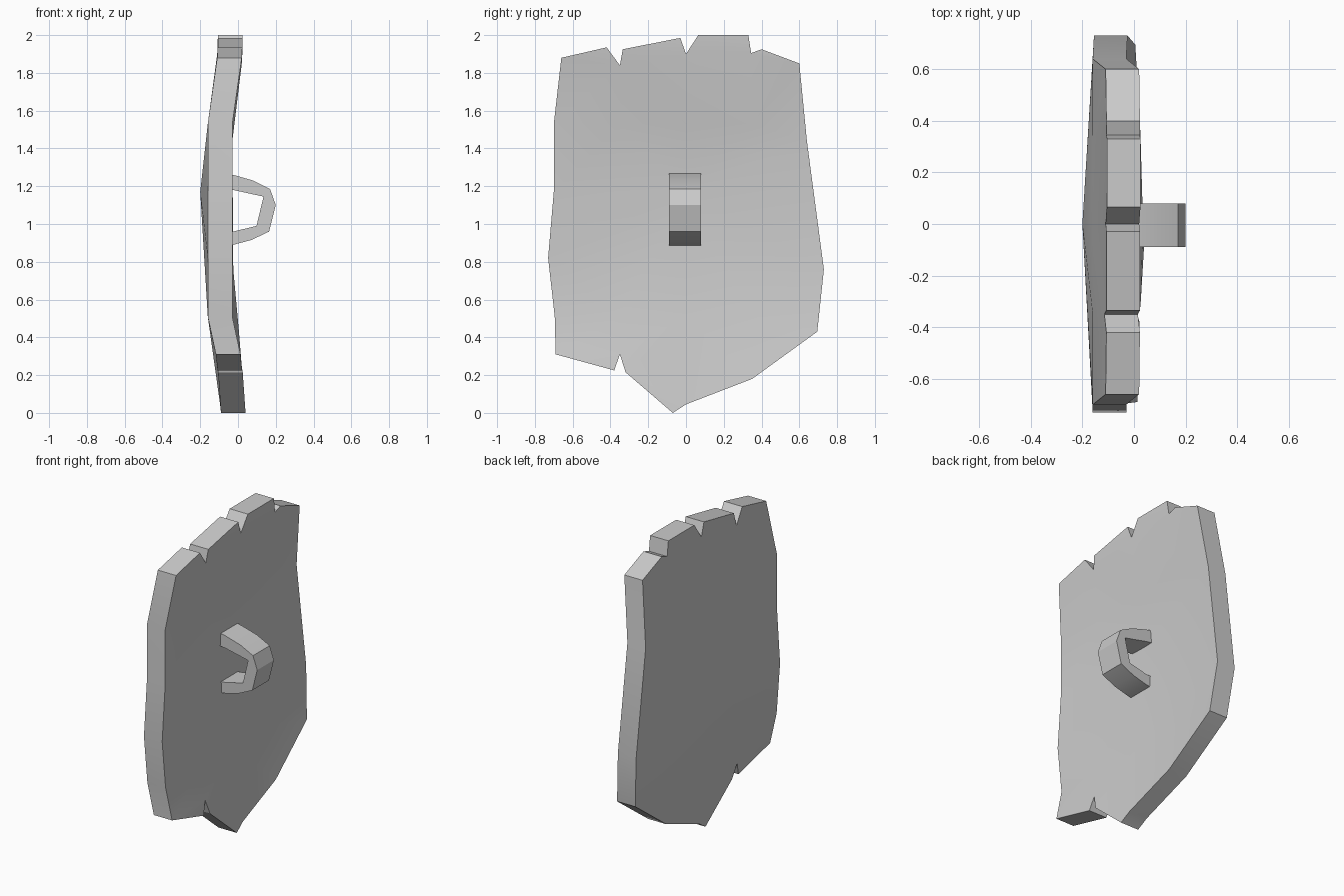
import bpy, bmesh, math
from mathutils import Vector
from mathutils.geometry import delaunay_2d_cdt

if "Cube" in bpy.data.objects:
    bpy.data.objects.remove(bpy.data.objects["Cube"])

THICK = 0.13


def finish(bm, name):
    bmesh.ops.recalc_face_normals(bm, faces=bm.faces)
    me = bpy.data.meshes.new(name)
    bm.to_mesh(me)
    bm.free()
    ob = bpy.data.objects.new(name, me)
    bpy.context.collection.objects.link(ob)
    bpy.ops.object.select_all(action='DESELECT')
    ob.select_set(True)
    bpy.context.view_layer.objects.active = ob
    bpy.ops.object.shade_smooth_by_angle(angle=math.radians(30))
    return ob


def extrude(bm, faces, offset):
    res = bmesh.ops.extrude_face_region(bm, geom=faces, use_keep_orig=True)
    moved = [g for g in res["geom"] if isinstance(g, bmesh.types.BMVert)]
    bmesh.ops.translate(bm, verts=moved, vec=offset)


# Shield board: notched outline as (y, z, x of the outer face)
outline = [
    (-0.66, 1.88, -0.11), (-0.42, 1.935, -0.107), (-0.35, 1.84, -0.115),
    (-0.335, 1.925, -0.107), (-0.03, 1.985, -0.107), (0, 1.90, -0.11),
    (0.065, 2.0, -0.105), (0.33, 2.0, -0.105), (0.345, 1.905, -0.107),
    (0.40, 1.925, -0.107), (0.60, 1.85, -0.11), (0.64, 1.44, -0.16),
    (0.73, 0.76, -0.155), (0.695, 0.43, -0.125), (0.35, 0.18, -0.105),
    (0, 0.045, -0.095), (-0.07, 0.0, -0.09), (-0.32, 0.215, -0.105),
    (-0.35, 0.31, -0.12), (-0.38, 0.225, -0.108), (-0.69, 0.31, -0.117),
    (-0.695, 0.51, -0.16), (-0.73, 0.82, -0.16), (-0.70, 1.17, -0.16),
    (-0.70, 1.53, -0.16)]
# Interior points giving the bulge
bulge = [(0, 1.17, -0.20)]
bulge += [(y, z, -0.16) for z in (1.53, 0.51) for y in (-0.35, 0, 0.35)]

pts = outline + bulge
vs, _, tris, orig, _, _ = delaunay_2d_cdt(
    [Vector(p[:2]) for p in pts], [], [list(reversed(range(len(outline))))], 1, 1e-5)
bm = bmesh.new()
bv = [bm.verts.new((pts[o[0]][2], v.x, v.y)) for v, o in zip(vs, orig)]
faces = [bm.faces.new([bv[i] for i in t]) for t in tris]
bmesh.ops.delete(bm, geom=[v for v in bm.verts if not v.link_faces], context='VERTS')
extrude(bm, faces, (THICK, 0, 0))
finish(bm, "shield_board")

# Handle: bent strap profile (x, z) extruded across the back
outer = [(-0.09, 1.275), (-0.025, 1.26), (0.08, 1.23), (0.17, 1.185),
         (0.20, 1.10), (0.165, 0.96), (0.07, 0.915), (-0.025, 0.89), (-0.09, 0.88)]
inner = [(-0.09, 0.955), (-0.025, 0.96), (0.098, 0.99), (0.135, 1.145),
         (-0.025, 1.18), (-0.09, 1.19)]
bm = bmesh.new()
f = bm.faces.new([bm.verts.new((x, -0.09, z)) for x, z in outer + inner])
extrude(bm, [f], (0, 0.17, 0))
finish(bm, "handle")
